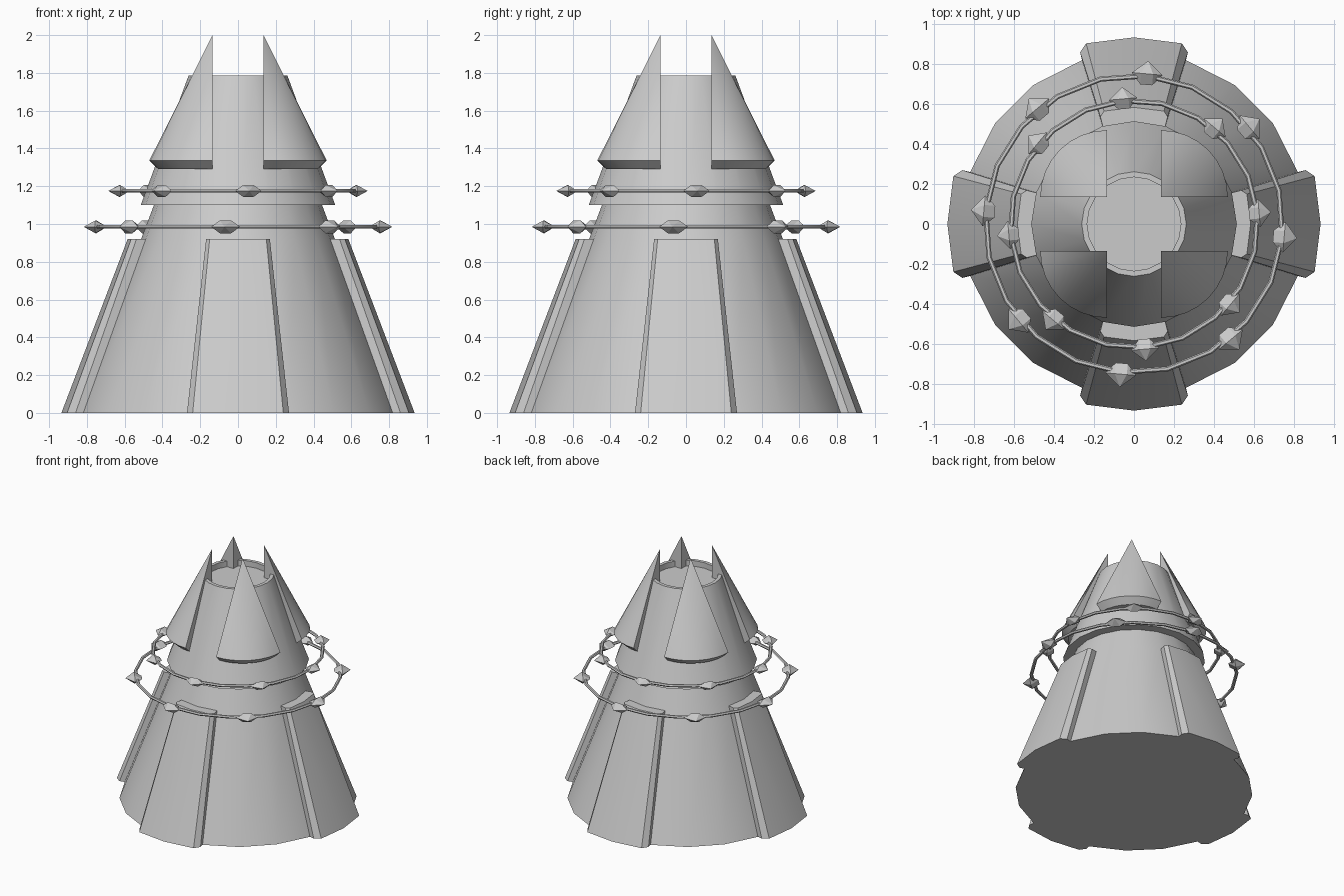
import bpy
import bmesh
from math import cos, sin, pi, radians
from mathutils import Matrix, Vector

cube = bpy.data.objects.get("Cube")
if cube:
    bpy.data.objects.remove(cube, do_unlink=True)

SIDES = 20
grey = bpy.data.materials.new("light grey")
grey.use_nodes = True
colour = (0.6, 0.6, 0.6, 1)
grey.diffuse_color = colour
grey.node_tree.nodes["Principled BSDF"].inputs["Base Color"].default_value = colour


def finish(name, bm, smooth=0):
    bmesh.ops.recalc_face_normals(bm, faces=bm.faces)
    mesh = bpy.data.meshes.new(name)
    bm.to_mesh(mesh)
    bm.free()
    mesh.materials.append(grey)
    obj = bpy.data.objects.new(name, mesh)
    bpy.context.collection.objects.link(obj)
    if smooth:
        bpy.ops.object.select_all(action="DESELECT")
        obj.select_set(True)
        bpy.context.view_layer.objects.active = obj
        bpy.ops.object.shade_smooth_by_angle(angle=radians(smooth))
    return obj


def loft(bm, loops):
    """Bridge closed loops of points and cap both ends."""
    rows = [[bm.verts.new(p) for p in loop] for loop in loops]
    for a, b in zip(rows, rows[1:]):
        for i in range(len(a)):
            j = (i + 1) % len(a)
            bm.faces.new((a[i], a[j], b[j], b[i]))
    bm.faces.new(rows[0][::-1])
    bm.faces.new(rows[-1])


def circle(r, z, n=SIDES):
    return [(r * cos(2 * pi * i / n), r * sin(2 * pi * i / n), z) for i in range(n)]


def turned(name, profile):
    bm = bmesh.new()
    loft(bm, [circle(r, z) for r, z in profile])
    return finish(name, bm, 30)


def quarter_turns(obj):
    """Linked copies around the vertical axis."""
    for k in range(1, 4):
        copy = obj.copy()
        copy.name = f"{obj.name}_{k + 1}"
        copy.rotation_euler.z = k * pi / 2
        bpy.context.collection.objects.link(copy)


# Tapered body and the overlapping upper skirt with a shallow recessed top
turned("lower_body", [(0.86, 0), (0.515, 0.915), (0.43, 1.14)])
turned("upper_skirt", [(0.42, 1.1), (0.515, 1.1), (0.262, 1.785), (0.235, 1.785), (0.235, 1.74)])

# Four chamfered buttresses leaning against the body
half = [(0, 0.935), (0.24, 0.905), (0.27, 0.86), (0.25, 0.78)]
outline = half + [(-x, y) for x, y in half[:0:-1]]
bm = bmesh.new()
loft(bm, [[(x * s, y * s, z) for x, y in outline] for s, z in ((1, 0), (0.625, 0.92))])
quarter_turns(finish("buttress", bm, 20))

# Four quarter-cone horns around the top
bm = bmesh.new()
corner, steps = 0.135, 8
apex = bm.verts.new((corner, corner, 2))
foot = bm.verts.new((corner, corner, 1.29))


def arc(r, z):
    angles = [pi / 2 * i / steps for i in range(steps + 1)]
    return [bm.verts.new((corner + r * cos(a), corner + r * sin(a), z)) for a in angles]


rim, under = arc(0.335, 1.335), arc(0.287, 1.29)
for i in range(steps):
    bm.faces.new((rim[i], rim[i + 1], apex))
    bm.faces.new((under[i], under[i + 1], rim[i + 1], rim[i]))
    bm.faces.new((foot, under[i + 1], under[i]))
for e in (0, -1):
    bm.faces.new((foot, under[e], rim[e], apex))
quarter_turns(finish("horn", bm, 25))

# Two floating rings, each strung with eight pointed beads
BEAD = [(0.075, 0, 0), (0.01, 0.077, 0), (0.01, -0.077, 0),
        (0.01, 0.03, 0.034), (0.01, -0.03, 0.034), (0.01, 0.03, -0.034),
        (0.01, -0.03, -0.034), (-0.045, 0.03, 0), (-0.045, -0.03, 0)]


def beaded_ring(name, radius, z, offset, size):
    # Thin polygonal hoop
    bm = bmesh.new()
    rows = []
    for i in range(SIDES):
        a = 2 * pi * i / SIDES + radians(offset)
        rows.append([bm.verts.new(((radius + 0.013 * cos(t)) * cos(a),
                                   (radius + 0.013 * cos(t)) * sin(a), z + 0.011 * sin(t)))
                     for t in (k * pi / 3 for k in range(6))])
    for i in range(SIDES):
        a, b = rows[i], rows[(i + 1) % SIDES]
        for k in range(6):
            m = (k + 1) % 6
            bm.faces.new((a[k], b[k], b[m], a[m]))
    finish(name + "_hoop", bm, 40)
    # Faceted beads
    bm = bmesh.new()
    for k in range(8):
        place = Matrix.Rotation(radians(offset + 45 * k), 4, "Z") @ Matrix.Translation((radius, 0, z))
        verts = [bm.verts.new(place @ (Vector(p) * size)) for p in BEAD]
        bmesh.ops.convex_hull(bm, input=verts)
    finish(name + "_beads", bm)


beaded_ring("lower_ring", 0.745, 0.985, -5, 1)
beaded_ring("upper_ring", 0.62, 1.175, 5, 0.92)
